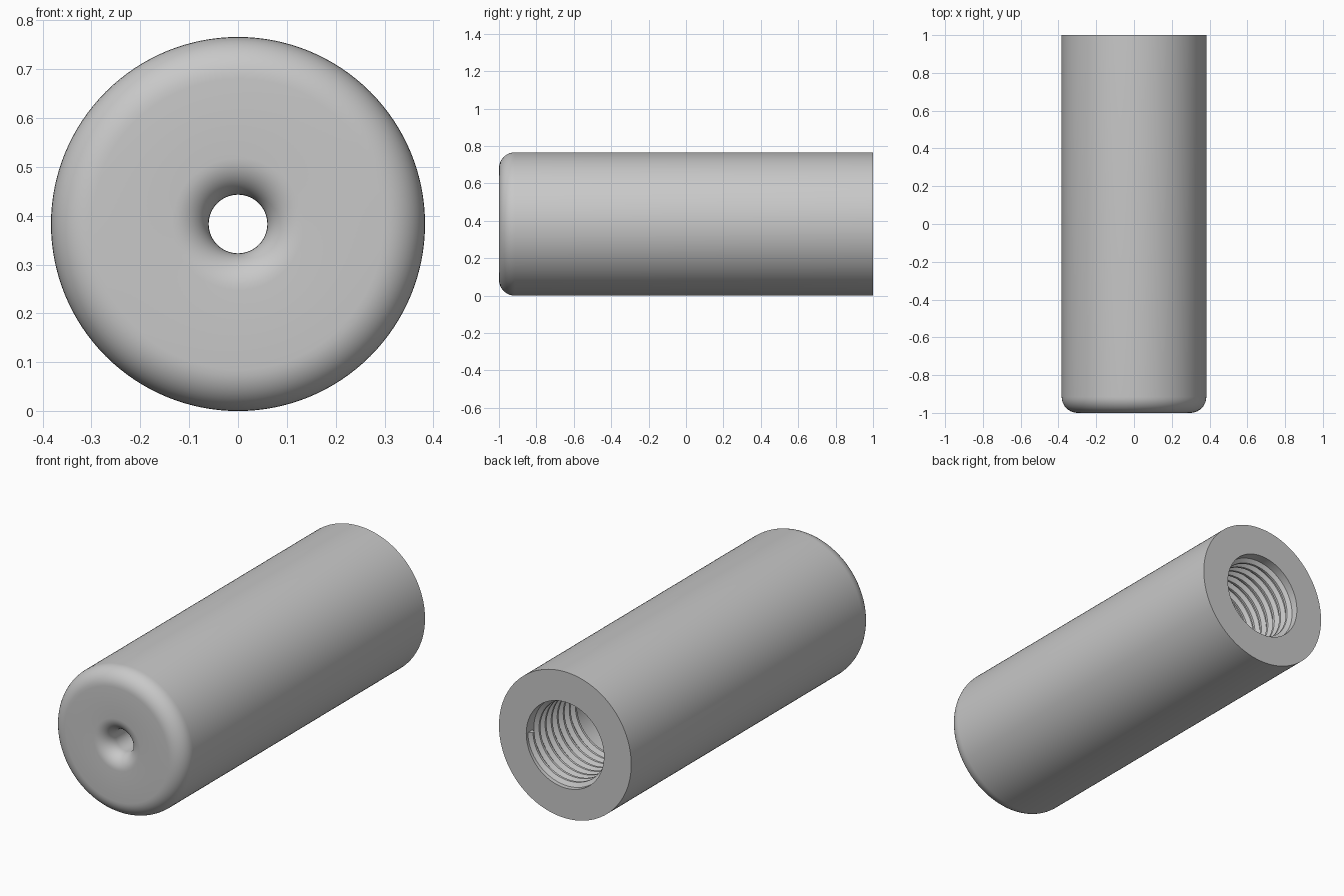
import bpy, bmesh
from math import sin, cos, pi, radians
from mathutils import Vector

if "Cube" in bpy.data.objects:
    bpy.data.objects.remove(bpy.data.objects["Cube"], do_unlink=True)

RADIUS, BORE, HOLE = 0.383, 0.225, 0.06
FILLET, LIP = 0.085, 0.075
PITCH, TURNS = 0.05, 8

grey = bpy.data.materials.new("plain_grey")
grey.use_nodes = True
colour = (0.58, 0.58, 0.58, 1)
grey.diffuse_color = colour
grey.node_tree.nodes["Principled BSDF"].inputs["Base Color"].default_value = colour


def arc(cx, cy, r, start, end, n=10):
    """Points along an arc in the radius / length plane, angles in degrees."""
    angles = [radians(start + (end - start) * i / n) for i in range(n + 1)]
    return [(cx + r * cos(a), cy + r * sin(a)) for a in angles]


def revolve(name, profile, steps, turns=1, drop=0.0):
    """Sweep a closed profile about the y axis, sliding by drop per turn."""
    bm = bmesh.new()
    verts = [bm.verts.new((r, y, 0)) for r, y in profile]
    edges = [bm.edges.new((v, verts[i - 1])) for i, v in enumerate(verts)]
    bmesh.ops.spin(bm, geom=verts + edges, cent=(0, 0, 0), axis=(0, 1, 0),
                   dvec=Vector((0, -drop / steps, 0)),
                   angle=2 * pi * turns, steps=steps * turns)
    bmesh.ops.remove_doubles(bm, verts=bm.verts, dist=0.0001)
    bmesh.ops.holes_fill(bm, edges=[e for e in bm.edges if e.is_boundary], sides=0)
    bmesh.ops.recalc_face_normals(bm, faces=bm.faces)
    mesh = bpy.data.meshes.new(name)
    bm.to_mesh(mesh)
    bm.free()
    mesh.materials.append(grey)
    obj = bpy.data.objects.new(name, mesh)
    obj.location.z = RADIUS
    bpy.context.collection.objects.link(obj)
    bpy.ops.object.select_all(action='DESELECT')
    obj.select_set(True)
    bpy.context.view_layer.objects.active = obj
    bpy.ops.object.shade_smooth_by_angle(angle=radians(30))
    return obj


# Sleeve: flat back, rounded front rim, flared front hole, wide rear bore
sleeve = [(BORE, 1), (RADIUS, 1)]
sleeve += arc(RADIUS - FILLET, -1 + FILLET, FILLET, 0, -90)
sleeve += arc(HOLE + LIP, -1 + LIP, LIP, 270, 180)
sleeve += [(HOLE, 0.2), (BORE, 0.3)]
revolve("sleeve", sleeve, 128)

# Internal screw thread: a tapered ridge winding into the rear bore
start = 0.968
thread = [(BORE + 0.006, start + 0.023), (BORE - 0.021, start + 0.006),
          (BORE - 0.021, start - 0.006), (BORE + 0.006, start - 0.023)]
revolve("internal_thread", thread, 96, TURNS, PITCH)
